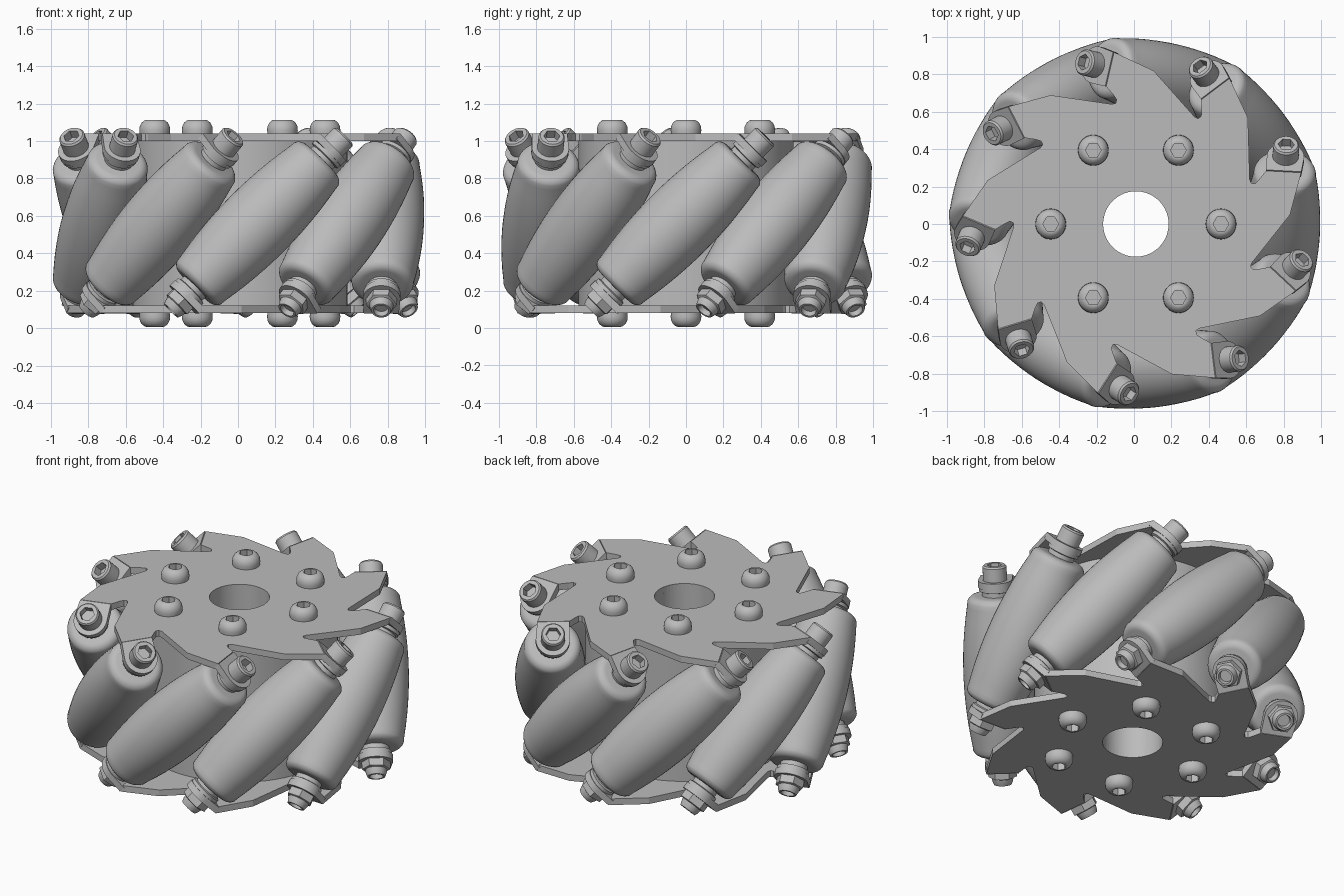
import bpy, bmesh
from math import pi, cos, sin, radians
from mathutils import Matrix

if "Cube" in bpy.data.objects:
    bpy.data.objects.remove(bpy.data.objects["Cube"])

COUNT = 9
MID_Z = 0.56
ROLLER_R = 0.78      # distance of roller axes from the wheel axis
BORE = 0.175
THICK = 0.04
CENTRE = Matrix.Translation((0.01, 0, MID_Z)) @ Matrix.Rotation(radians(-3), 4, 'Z')
FLIP = Matrix.Rotation(pi, 4, 'X')

metal = bpy.data.materials.new("grey metal")
metal.use_nodes = True
grey = (0.5, 0.5, 0.5, 1)
metal.diffuse_color = grey
metal.node_tree.nodes["Principled BSDF"].inputs["Base Color"].default_value = grey


def to_mesh(name, bm):
    bmesh.ops.recalc_face_normals(bm, faces=bm.faces)
    mesh = bpy.data.meshes.new(name)
    bm.to_mesh(mesh)
    bm.free()
    mesh.materials.append(metal)
    return mesh


def place(name, mesh, matrix, smooth=True):
    ob = bpy.data.objects.new(name, mesh)
    bpy.context.collection.objects.link(ob)
    ob.matrix_world = matrix
    if smooth and mesh.users == 1:
        bpy.ops.object.select_all(action='DESELECT')
        ob.select_set(True)
        bpy.context.view_layer.objects.active = ob
        bpy.ops.object.shade_smooth_by_angle(angle=radians(32))
    return ob


def lathe(name, profile, seg=36, closed=False):
    """Spin (radius, height[, 'hex']) points about z; hex rings are six-sided."""
    bm = bmesh.new()
    rings = []
    for r, z, *kind in profile:
        ring = []
        for i in range(seg):
            a = 2 * pi * i / seg
            k = cos(pi / 6) / cos(a % (pi / 3) - pi / 6) if kind else 1
            ring.append(bm.verts.new((r * k * cos(a), r * k * sin(a), z)))
        rings.append(ring)
    pairs = list(zip(rings, rings[1:]))
    if closed:
        pairs.append((rings[-1], rings[0]))
    else:
        bm.faces.new(rings[0])
        bm.faces.new(rings[-1])
    for a, b in pairs:
        for i in range(seg):
            j = (i + 1) % seg
            bm.faces.new((a[i], a[j], b[j], b[i]))
    return to_mesh(name, bm)


def sheet(name, loops, thick):
    """Flat sheet bounded by the loops, centred on z = 0."""
    bm = bmesh.new()
    edges = []
    for loop in loops:
        vs = [bm.verts.new((x, y, -thick / 2)) for x, y in loop]
        edges += [bm.edges.new((v, vs[i - 1])) for i, v in enumerate(vs)]
    bmesh.ops.triangle_fill(bm, edges=edges, use_beauty=True)
    out = bmesh.ops.extrude_face_region(bm, geom=bm.faces[:])
    top = [v for v in out["geom"] if isinstance(v, bmesh.types.BMVert)]
    bmesh.ops.translate(bm, verts=top, vec=(0, 0, thick))
    return to_mesh(name, bm)


def arc(r, start, end, n, cx=0, cy=0):
    return [(cx + r * cos(start + (end - start) * i / n),
             cy + r * sin(start + (end - start) * i / n)) for i in range(n + 1)]


# Toothed side plates with a bore
tooth = [(0.82, 0.093), (0.868, 0.32), (0.68, 0.32), (0.645, 0.272),
         (0.625, 0.25), (0.605, 0.25), (0.595, 0.27)]
outline = []
for k in range(COUNT):
    c, s = cos(2 * pi * k / COUNT), sin(2 * pi * k / COUNT)
    outline += [(x * c - y * s, x * s + y * c) for x, y in tooth]
plate = sheet("side_plate", [outline, arc(BORE, 0, 2 * pi, 48)[:-1]], THICK)
lift = Matrix.Translation((0, 0, 0.46))
place("top_plate", plate, CENTRE @ lift, False)
place("bottom_plate", plate, CENTRE @ FLIP @ lift, False)

# Hub drum between the plates
hub = lathe("hub", [(BORE, -0.44), (0.575, -0.44), (0.575, 0.44), (BORE, 0.44)], 72, True)
place("hub", hub, CENTRE)

# Button-head hub screws on both sides
screw = lathe("hub_screw", [(0.08, 0), (0.082, 0.02), (0.08, 0.04), (0.07, 0.06), (0.055, 0.072),
                            (0.046, 0.075), (0.042, 0.075, 'hex'), (0.042, 0.03, 'hex')])
for k in range(6):
    spot = (Matrix.Rotation(radians(60 * k), 4, 'Z')
            @ Matrix.Translation((0.455, 0, 0.478)))
    base = Matrix.Translation((0.01, 0, MID_Z))
    place(f"top_hub_screw_{k + 1}", screw, base @ spot)
    place(f"bottom_hub_screw_{k + 1}", screw, base @ FLIP @ spot)

# Barrel roller, with rounded ends
half = [(0.205 - 0.037 * (t / 0.42) ** 2, t) for t in (0, 0.07, 0.14, 0.21, 0.28, 0.35, 0.42)]
half += arc(0.05, radians(20), pi / 2, 5, 0.118, 0.43)
roller = lathe("roller", [(r, -t) for r, t in reversed(half[1:])] + half, 48)

# Roller fittings, all on the roller axis
washer = lathe("washer", [(0.08, 0.475), (0.08, 0.505), (0.095, 0.51), (0.095, 0.53)])
cap = lathe("cap_bolt", [(0.07, 0.565), (0.07, 0.65), (0.062, 0.66), (0.046, 0.66),
                         (0.044, 0.66, 'hex'), (0.044, 0.61, 'hex')])
nut = lathe("lock_nut", [(0.083, 0.565, 'hex'), (0.083, 0.615, 'hex'), (0.064, 0.62), (0.06, 0.64),
                         (0.052, 0.66), (0.04, 0.66), (0.036, 0.63)])
tab = sheet("bent_tab", [[(-0.1, -0.11), (0.088, -0.11)] + arc(0.1, 0, pi, 16)], THICK)
tab_lift = Matrix.Translation((0, 0, 0.55))

for k in range(COUNT):
    axis = (CENTRE @ Matrix.Rotation(2 * pi * k / COUNT, 4, 'Z')
            @ Matrix.Translation((ROLLER_R, 0, 0)) @ Matrix.Rotation(-pi / 4, 4, 'X'))
    place(f"roller_{k + 1}", roller, axis)
    for side, end, fitting in (("top", axis, cap), ("bottom", axis @ FLIP, nut)):
        place(f"{side}_washer_{k + 1}", washer, end)
        place(f"{side}_tab_{k + 1}", tab, end @ tab_lift)
        place(f"{side}_{fitting.name}_{k + 1}", fitting, end)
